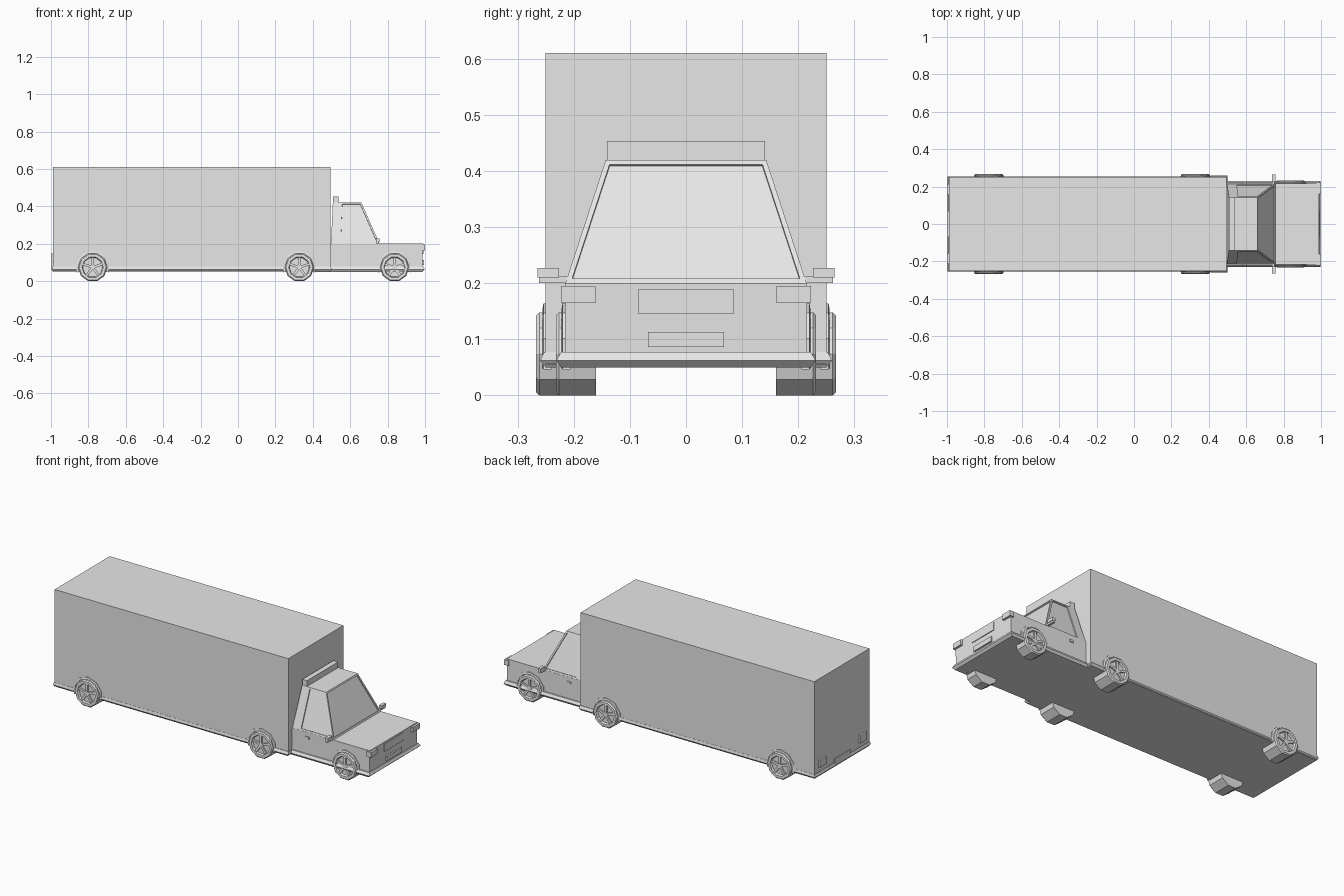
import bpy, bmesh, math
from mathutils import Matrix, Vector

if "Cube" in bpy.data.objects:
    bpy.data.objects.remove(bpy.data.objects["Cube"])

grey = bpy.data.materials.new("plain_grey")
grey.diffuse_color = (0.8, 0.8, 0.8, 1)
grey.use_nodes = True
grey.node_tree.nodes["Principled BSDF"].inputs["Base Color"].default_value = grey.diffuse_color


def finish(name, bm):
    bmesh.ops.recalc_face_normals(bm, faces=bm.faces)
    mesh = bpy.data.meshes.new(name)
    bm.to_mesh(mesh)
    bm.free()
    mesh.materials.append(grey)
    ob = bpy.data.objects.new(name, mesh)
    bpy.context.collection.objects.link(ob)
    return ob


def loft(bm, loops):
    """Skin closed loops of equal length and cap both ends."""
    rings = [[bm.verts.new(p) for p in loop] for loop in loops]
    n = len(rings[0])
    for a, b in zip(rings, rings[1:]):
        for i in range(n):
            bm.faces.new((a[i], a[(i + 1) % n], b[(i + 1) % n], b[i]))
    bm.faces.new(rings[0])
    bm.faces.new(rings[-1])


def tiers(name, rows):
    """Stacked rectangles: (z, x back, x front, half width)."""
    bm = bmesh.new()
    loft(bm, [[(a, -w, z), (b, -w, z), (b, w, z), (a, w, z)] for z, a, b, w in rows])
    return finish(name, bm)


def box(name, x, y, z):
    bm = bmesh.new()
    loft(bm, [[(x[0], y[0], h), (x[1], y[0], h), (x[1], y[1], h), (x[0], y[1], h)] for h in z])
    return finish(name, bm)


def pair(name, x, y, z):
    for side, s in (("left", 1), ("right", -1)):
        box(f"{name}_{side}", x, sorted((s * y[0], s * y[1])), z)


# Cargo body with a thin sill round its base
tiers("cargo_box", [(0.055, -0.99, 0.495, 0.25), (0.61, -0.99, 0.495, 0.25)])
tiers("cargo_sill", [(0.052, -0.99, 0.49, 0.247), (0.062, -0.997, 0.497, 0.254),
                     (0.077, -0.992, 0.496, 0.251)])
tiers("cargo_front_sill", [(0.05, 0.41, 0.49, 0.25), (0.062, 0.41, 0.5, 0.26),
                           (0.077, 0.41, 0.497, 0.253)])

# Cab lower body and wraparound bumper
tiers("cab_body", [(0.052, 0.49, 0.985, 0.216), (0.2, 0.49, 0.988, 0.216)])
tiers("cab_bumper", [(0.05, 0.49, 0.985, 0.223), (0.062, 0.49, 0.998, 0.231),
                     (0.077, 0.49, 0.991, 0.223)])

# Cab upper: tapered, with recessed windscreen and side windows
cab = tiers("cab_upper", [(0.2, 0.497, 0.757, 0.215), (0.42, 0.507, 0.66, 0.143)])
bm = bmesh.new()
bm.from_mesh(cab.data)
bmesh.ops.bisect_plane(bm, geom=bm.verts[:] + bm.edges[:] + bm.faces[:],
                       plane_co=(0.54, 0, 0.2), plane_no=Vector((1, 0, -0.04)))
bm.normal_update()
panes = [f for f in bm.faces if abs(f.normal.z) < 0.9
         and f.calc_center_median().x > 0.57]
bmesh.ops.inset_individual(bm, faces=panes, thickness=0.009, use_even_offset=True)
bmesh.ops.inset_individual(bm, faces=panes, thickness=0.0005, depth=-0.006)
bm.to_mesh(cab.data)
bm.free()
box("roof_deflector", (0.507, 0.537), (-0.141, 0.141), (0.415, 0.453))

# Front and rear fittings
box("grille", (0.985, 0.991), (-0.085, 0.085), (0.145, 0.19))
box("front_plate", (0.985, 0.995), (-0.068, 0.068), (0.086, 0.113))
pair("headlight", (0.972, 1.0), (0.161, 0.223), (0.165, 0.195))
box("rear_plate", (-0.997, -0.985), (-0.07, 0.07), (0.065, 0.1))
pair("tail_light", (-1.0, -0.985), (0.155, 0.213), (0.105, 0.147))
pair("door_handle", (0.58, 0.604), (0.21, 0.221), (0.163, 0.176))

# Mirrors on short arms
pair("mirror_arm", (0.738, 0.752), (0.205, 0.262), (0.2, 0.212))
pair("mirror", (0.738, 0.756), (0.226, 0.265), (0.21, 0.227))

SIDES, AXLE = 10, 0.074


def ring(x, y, r):
    return [(x + r * math.sin(a), y, AXLE + r * math.cos(a))
            for a in [(k + 0.5) * math.tau / SIDES for k in range(SIDES)]]


def wheel(name, x, s, outer):
    """Ten-sided tyre with a recessed rim and five spokes."""
    bm = bmesh.new()
    profile = [(0.16, 0.06), (0.16, 0.078), (outer - 0.006, 0.078), (outer, 0.072),
               (outer, 0.057), (outer - 0.012, 0.053), (outer - 0.012, 0.01)]
    loft(bm, [ring(x, s * y, r) for y, r in profile])
    loft(bm, [ring(x, s * y, 0.015) for y in (outer - 0.013, outer - 0.003)])
    for k in range(5):
        spin = (Matrix.Translation((x, s * (outer - 0.008), AXLE))
                @ Matrix.Rotation(k * math.tau / 5, 4, 'Y')
                @ Matrix.Translation((0, 0, 0.033))
                @ Matrix.Diagonal((0.013, 0.009, 0.046, 1)))
        bmesh.ops.create_cube(bm, size=1, matrix=spin)
    finish(name, bm)


def arch(name, x, s, body):
    """Faceted lip over the wheel."""
    bm = bmesh.new()
    loops = []
    for k in range(7):
        a = math.radians(-108 + 36 * k)
        loops.append([(x + r * math.sin(a), s * y, AXLE + r * math.cos(a))
                      for r, y in ((0.079, body - 0.01), (0.079, body + 0.006),
                                   (0.09, body + 0.004), (0.09, body - 0.01))])
    loft(bm, loops)
    finish(name, bm)


# Three axles, mirrored left and right
for axle, x, outer, body in (("rear", -0.777, 0.267, 0.25), ("middle", 0.328, 0.267, 0.25),
                             ("front", 0.837, 0.232, 0.216)):
    for side, s in (("left", 1), ("right", -1)):
        wheel(f"{axle}_wheel_{side}", x, s, outer)
        arch(f"{axle}_arch_{side}", x, s, body)
